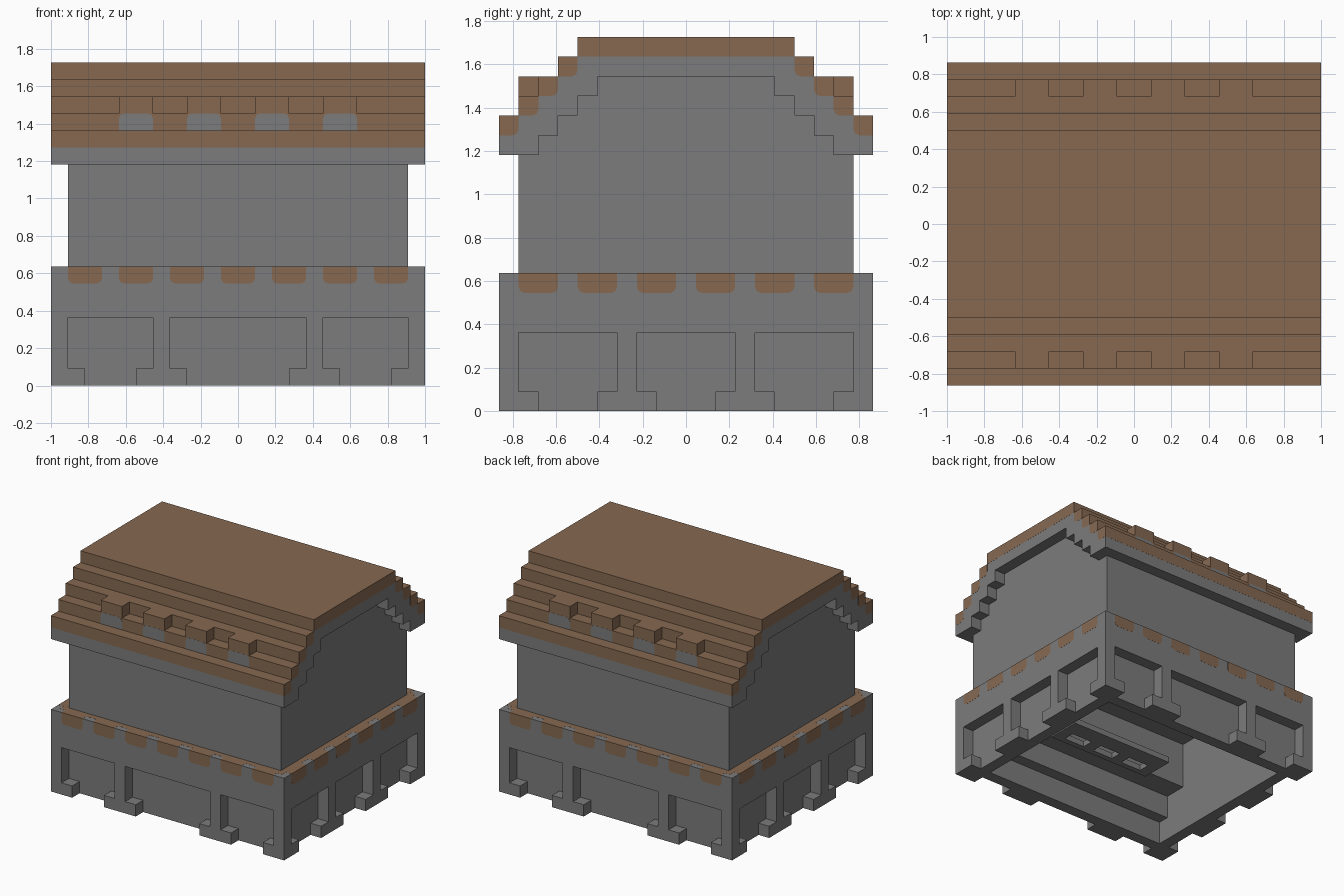
import bpy, bmesh

cube = bpy.data.objects.get("Cube")
if cube:
    bpy.data.objects.remove(cube)

U = 1 / 11      # one block
T = 0.008       # thickness of painted plates, in blocks


def material(name, rgb):
    m = bpy.data.materials.new(name)
    m.use_nodes = True
    m.diffuse_color = (*rgb, 1)
    m.node_tree.nodes["Principled BSDF"].inputs["Base Color"].default_value = (*rgb, 1)
    return m


GREY = material("stone grey", (0.2, 0.2, 0.2))
BROWN = material("wood brown", (0.24, 0.141, 0.083))


class Part:
    """Collects boxes and prisms, measured in blocks, into one object."""

    def __init__(self):
        self.bm = bmesh.new()

    def prism(self, pts, axis, lo, hi):
        # axis x takes (y, z) points, axis y takes (x, z) points
        def place(p, d):
            return (d, p[0], p[1]) if axis == "x" else (p[0], d, p[1])
        a = [self.bm.verts.new(place(p, lo)) for p in pts]
        b = [self.bm.verts.new(place(p, hi)) for p in pts]
        self.bm.faces.new(a)
        self.bm.faces.new(b)
        for i in range(len(a)):
            j = (i + 1) % len(a)
            self.bm.faces.new((a[i], a[j], b[j], b[i]))

    def box(self, x0, x1, y0, y1, z0, z1):
        self.prism([(y0, z0), (y1, z0), (y1, z1), (y0, z1)], "x", x0, x1)

    def ring(self, x, y, ix, iy, z0, z1):
        for s in (-1, 1):
            self.box(-x, x, *sorted((s * y, s * iy)), z0, z1)
            self.box(*sorted((s * x, s * ix)), -iy, iy, z0, z1)

    def finish(self, name, *mats, rule=None):
        bmesh.ops.recalc_face_normals(self.bm, faces=self.bm.faces)
        for f in self.bm.faces:
            if rule:
                f.material_index = rule(f.normal, f.calc_center_median())
        bmesh.ops.scale(self.bm, vec=(U, U, U), verts=self.bm.verts)
        mesh = bpy.data.meshes.new(name)
        self.bm.to_mesh(mesh)
        self.bm.free()
        for m in mats:
            mesh.materials.append(m)
        ob = bpy.data.objects.new(name, mesh)
        bpy.context.collection.objects.link(ob)


def rounded(a, b, z0, z1, left=True, right=True, r=0.3):
    """Tile outline with its lower corners cut round."""
    pts = [(a, z1)]
    pts += [(a, z0 + r), (a + r * .3, z0 + r * .3), (a + r, z0)] if left else [(a, z0)]
    pts += [(b - r, z0), (b - r * .3, z0 + r * .3), (b, z0 + r)] if right else [(b, z0)]
    return pts + [(b, z1)]


# Hollow base: panelled lower wall, thick band above, stepped pocket underneath
base = Part()
base.ring(10, 8.5, 9, 7.5, 0, 2)
base.ring(10, 8.5, 9, 6.5, 2, 4)
base.ring(11, 9.5, 9, 4.5, 4, 7)
base.finish("base", GREY)

# Slotted shelf inside the pocket
shelf = Part()
for y in (-4.5, -3):
    shelf.box(-5, 5, y, y + 0.5 + (y > -4), 3.5, 4)
for x in (-5, -2, 1, 4):
    shelf.box(x, x + 1, -4, -3, 3.5, 4)
shelf.finish("inner_shelf", GREY)

# Posts and wider feet standing out from the panels
legs = Part()


def leg(x0, x1, y0, y1, z0, z1):
    for sx in (-1, 1):
        for sy in (-1, 1):
            legs.box(*sorted((sx * x0, sx * x1)), *sorted((sy * y0, sy * y1)), z0, z1)


leg(10, 11, 8.5, 9.5, 1, 4)
leg(9, 11, 8.5, 9.5, 0, 1)
leg(10, 11, 7.5, 8.5, 0, 1)
leg(4, 5, 8.5, 9.5, 1, 4)
leg(3, 6, 8.5, 9.5, 0, 1)
leg(10, 11, 2.5, 3.5, 1, 4)
leg(10, 11, 1.5, 4.5, 0, 1)
legs.finish("legs", GREY)

# Brown tiles along the rim of the base, folding over its top
tiles = Part()
tiles.ring(10.5, 9, 10, 8.5, 7, 7 + T)
for s in (-1, 1):
    for i in range(7):
        a = -10 + 3 * i
        tiles.prism(rounded(a, a + 2, 6, 7 + T), "y", *sorted((s * 9.5, s * (9.5 + T))))
        tiles.box(a, a + 2, *sorted((s * 9, s * 9.5)), 7, 7 + T)
    for i in range(6):
        a = -8.5 + 3 * i
        tiles.prism(rounded(a, a + 2, 6, 7 + T), "x", *sorted((s * 11, s * (11 + T))))
        tiles.box(*sorted((s * 10.5, s * 11)), a, a + 2, 7, 7 + T)
tiles.finish("rim_tiles", BROWN)

# Plain walls, stepping in to fill the arch of the roof
body = Part()
body.ring(10, 8.5, 9, 4.5, 7, 8)
body.box(-10, 10, -8.5, 8.5, 8, 13)
for k in range(4):
    body.box(-10, 10, k - 7.5, 7.5 - k, 13 + k, 14 + k)
body.finish("body", GREY)

# Stepped roof arch: outer steps up, inner steps under the gable
half = [(9.5, 13), (9.5, 14)]
for k in range(5):
    half += [(9.5 - k, 15 + k), (8.5 - k, 15 + k)]
half.pop()
inner = []
for k in range(4):
    inner += [(7.5 - k, 13 + k), (7.5 - k, 14 + k)]
profile = half + [(-y, z) for y, z in reversed(half)]
profile += [(-y, z) for y, z in inner] + inner[::-1]
roof = Part()
roof.prism(profile, "x", -11, 11)


def roof_rule(n, c):
    return int(c.z > 14 and (n.z > .5 or n.y * c.y > .5))


roof.finish("roof", GREY, BROWN, rule=roof_rule)

# Brown ends of the roof planks on both gables
ends = Part()
for s in (-1, 1):
    span = sorted((s * 11, s * (11 + T)))
    for k in range(4):
        y, z = 8.5 - k, 14 + k
        ends.prism(rounded(y, y + 1, z, z + 1, right=False), "x", *span)
        ends.prism(rounded(-y - 1, -y, z, z + 1, left=False), "x", *span)
    ends.box(*span, -5.5, 5.5, 18, 19)
ends.finish("plank_ends", BROWN)

# Brown outer face of the lowest plank on each side of the roof
planks = Part()
for s in (-1, 1):
    planks.box(-11, 11, *sorted((s * 9.5, s * (9.5 + T))), 14, 15)
planks.finish("eave_planks", BROWN)

# Raised blocks on the slopes, each with a grey inlay below
blocks, inlays = Part(), Part()
for s in (-1, 1):
    for x in (-7, -3, 1, 5):
        blocks.box(x, x + 2, *sorted((s * 7.5, s * 8.5)), 16, 17)
        outline = [(px, 31 - pz) for px, pz in rounded(x, x + 2, 15, 16)]
        inlays.prism(outline, "y", *sorted((s * 8.5, s * (8.5 + T))))
blocks.finish("roof_blocks", BROWN)
inlays.finish("roof_inlays", GREY)
